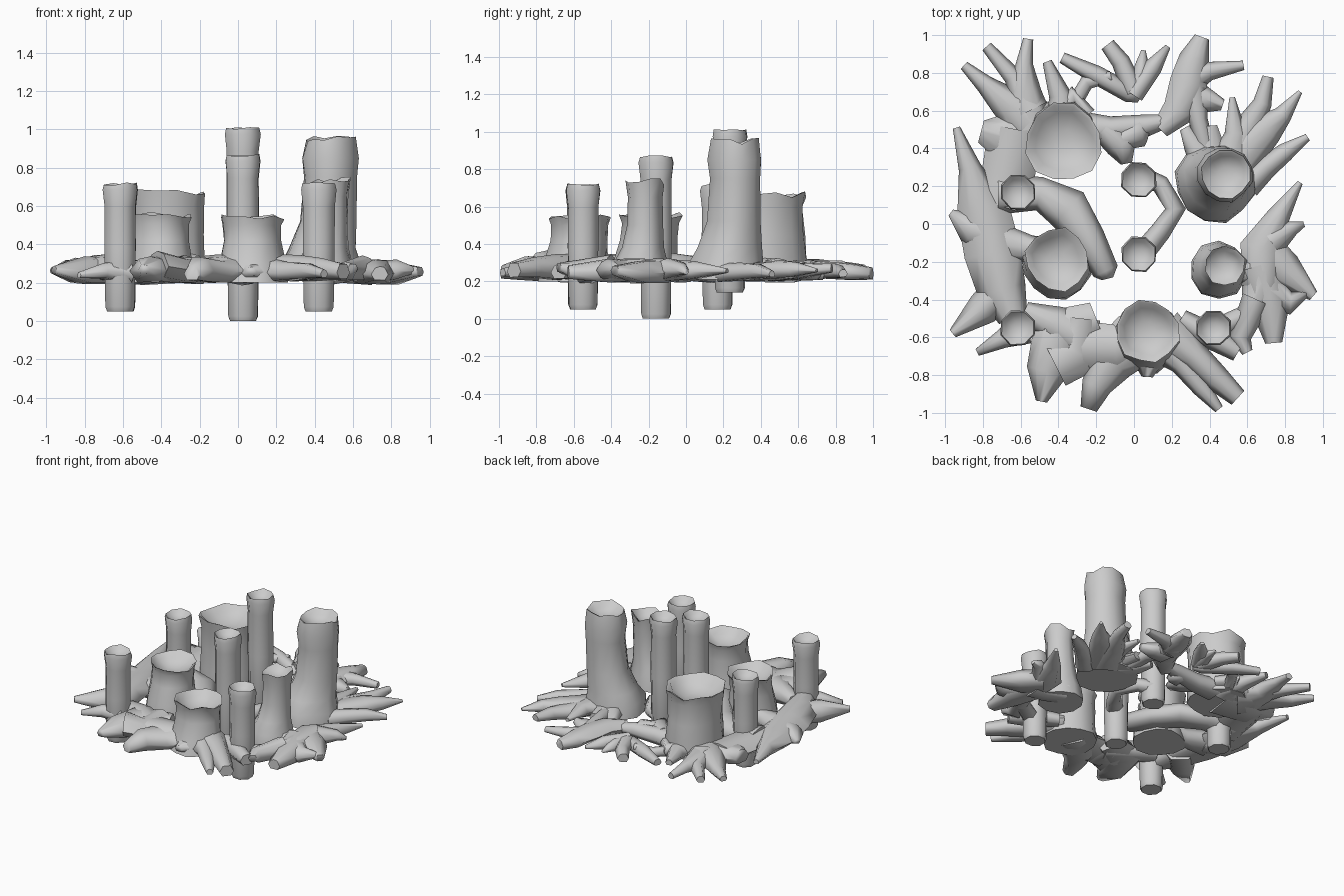
import bpy, bmesh, math, random
from mathutils import Vector

random.seed(4)


def finish(bm, name, angle):
    bmesh.ops.recalc_face_normals(bm, faces=bm.faces[:])
    mesh = bpy.data.meshes.new(name)
    bm.to_mesh(mesh)
    bm.free()
    ob = bpy.data.objects.new(name, mesh)
    bpy.context.collection.objects.link(ob)
    bpy.ops.object.select_all(action='DESELECT')
    ob.select_set(True)
    bpy.context.view_layer.objects.active = ob
    bpy.ops.object.shade_smooth_by_angle(angle=math.radians(angle))
    return ob


def skin(bm, rings):
    # bridge consecutive rings of points and cap both ends
    vs = [[bm.verts.new(p) for p in r] for r in rings]
    n = len(vs[0])
    for a, b in zip(vs, vs[1:]):
        for i in range(n):
            j = (i + 1) % n
            bm.faces.new((a[i], a[j], b[j], b[i]))
    bm.faces.new(vs[0][::-1])
    bm.faces.new(vs[-1])


def stump(name, rings, sides, rough, depth):
    # rings of (x, y, z, radius), ending in an uneven rim and a sunken top
    wob = [random.uniform(1 - rough, 1 + rough) for _ in range(sides)]
    rim = [random.uniform(-0.022, 0.022) * (1 if rough > 0.05 else 0.4) for _ in range(sides)]
    x, y, z, r = rings[-1]
    rings = rings + [(x, y, z - 0.005, r * 0.93), (x, y, z - depth * 0.6, r * 0.75),
                     (x, y, z - depth, r * 0.3)]
    pts, last = [], len(rings) - 4
    for k, (x, y, z, r) in enumerate(rings):
        row = []
        for i in range(sides):
            a = 2 * math.pi * (i + 0.5) / sides
            q = r * wob[i] * random.uniform(1 - rough / 2, 1 + rough / 2)
            row.append((x + q * math.cos(a), y + q * math.sin(a),
                        z + (rim[i] if k in (last, last + 1) else 0)))
        pts.append(row)
    bm = bmesh.new()
    skin(bm, pts)
    finish(bm, name, 60)


SECTION = [(1, -.1), (0.55, 0.85), (0, 1), (-0.55, 0.85), (-1, -.1), (-0.6, -0.9), (0.6, -0.9)]


def roots(name, paths, z=0.265, high=0.069):
    # each path is a flattened tapering tube through (x, y, half width)
    bm = bmesh.new()
    for path in paths:
        p = [Vector((a, b, 0)) for a, b, _ in path]
        rings = []
        for i, (x, y, w) in enumerate(path):
            d = (p[min(i + 1, len(p) - 1)] - p[max(i - 1, 0)]).normalized()
            h = min(w * 0.85, high)
            zc = z + random.uniform(-0.013, 0.011)
            if i == len(path) - 1:
                zc += random.uniform(-0.02, 0.02)
            rings.append([(x - d.y * u * w, y + d.x * u * w,
                           zc + v * h * random.uniform(0.85, 1.1)) for u, v in SECTION])
        skin(bm, rings)
    finish(bm, name, 75)


# thin poles
for name, x, y, z0, z1 in [("pole_west", -.615, .17, .05, .715), ("pole_southwest", -.615, -.55, .05, .715),
                           ("pole_tall", .025, .235, .14, 1.005), ("pole_centre", .025, -.16, 0, .865),
                           ("pole_southeast", .42, -.55, .05, .715)]:
    m = (z0 + z1) / 2
    stump(name, [(x, y, z0, .074), (x, y, z0 + .025, .084), (x, y, m, .09), (x, y, z1 - .12, .089),
                 (x, y, z1 - .03, .099), (x, y, z1, .092)], 8, 0.03, 0.045)

# broad hollow trunks
stump("trunk_northwest", [(-.37, .44, .21, .2), (-.37, .44, .3, .2), (-.37, .44, .45, .19),
                          (-.37, .43, .6, .192), (-.37, .43, .67, .205)], 12, 0.06, 0.09)
stump("trunk_west", [(-.41, -.22, .2, .18), (-.41, -.22, .3, .172), (-.41, -.2, .42, .152),
                     (-.41, -.19, .51, .15), (-.41, -.19, .56, .165)], 12, 0.06, 0.08)
stump("trunk_south", [(.07, -.6, .2, .19), (.07, -.59, .3, .175), (.07, -.57, .42, .155),
                      (.07, -.57, .5, .157), (.07, -.57, .545, .168)], 12, 0.06, 0.08)
stump("trunk_tall", [(.43, .22, .21, .21), (.43, .22, .3, .205), (.44, .24, .38, .175), (.47, .26, .52, .147),
                     (.48, .265, .75, .137), (.48, .265, .85, .147), (.485, .265, .955, .13)], 12, 0.06, 0.06)
stump("trunk_east", [(.45, -.24, .21, .155), (.45, -.24, .3, .145), (.46, -.23, .38, .115), (.475, -.22, .5, .098),
                     (.48, -.22, .65, .095), (.48, -.22, .73, .107)], 10, 0.06, 0.05)

# spreading root clusters
roots("roots_northwest", [
    [(-.5, .5, .16), (-.65, .62, .1), (-.79, .74, .05), (-.9, .84, .025)],
    [(-.55, .6, .1), (-.64, .78, .05), (-.78, .94, .03)],
    [(-.55, .5, .14), (-.58, .7, .09), (-.58, .85, .045), (-.56, .98, .027)],
    [(-.37, .5, .12), (-.39, .68, .06), (-.46, .86, .025)],
    [(-.4, .55, .06), (-.32, .68, .05), (-.24, .58, .04)],
    [(-.4, .42, .16), (-.66, .45, .15), (-.81, .49, .06)],
    [(-.62, .5, .15), (-.67, .25, .14), (-.72, .1, .12)],
    [(-.3, .5, .1), (-.12, .5, .07), (.06, .52, .06), (.2, .55, .03)],
    [(-.16, .5, .07), (-.06, .42, .09), (-.04, .32, .03)],
    [(-.06, .45, .06), (.04, .49, .08), (.08, .48, .04)]], .26, .06)
roots("roots_west", [
    [(-.94, .51, .02), (-.87, .3, .06), (-.8, .08, .14), (-.75, -.15, .15), (-.7, -.35, .13), (-.64, -.5, .08)],
    [(-.97, .06, .02), (-.85, -.03, .1), (-.7, -.1, .08)],
    [(-.66, -.3, .1), (-.8, -.45, .09), (-.96, -.58, .025)],
    [(-.58, -.55, .09), (-.7, -.61, .05), (-.83, -.68, .02)],
    [(-.75, -.1, .12), (-.55, -.13, .07), (-.42, -.17, .1)],
    [(-.72, .16, .11), (-.5, .16, .09), (-.35, .08, .12), (-.24, -.08, .09), (-.15, -.25, .07), (-.14, -.29, .03)]])
roots("roots_south", [
    [(-.2, -.5, .09), (-.4, -.58, .16), (-.46, -.78, .11), (-.49, -.94, .03)],
    [(-.28, -.5, .1), (-.3, -.68, .15), (-.42, -.74, .13)],
    [(-.58, -.46, .05), (-.42, -.53, .1), (-.25, -.62, .12)],
    [(.02, -.6, .15), (-.12, -.72, .13), (-.2, -.86, .08), (-.24, -.98, .045)],
    [(-.3, -.65, .14), (-.1, -.66, .13), (.05, -.6, .13)],
    [(.08, -.65, .13), (.07, -.81, .03)],
    [(.12, -.6, .13), (.25, -.74, .06), (.36, -.87, .05), (.45, -.98, .025)],
    [(.15, -.57, .13), (.32, -.7, .08), (.44, -.82, .07), (.55, -.92, .05)],
    [(.25, -.5, .05), (.38, -.58, .07), (.55, -.68, .05)]])
roots("roots_east", [
    [(.88, .22, .015), (.77, .05, .06), (.68, -.13, .12), (.68, -.3, .11), (.62, -.47, .06), (.48, -.54, .06)],
    [(.68, -.15, .12), (.8, -.25, .1), (.95, -.38, .03)],
    [(.66, -.22, .12), (.72, -.42, .11), (.74, -.63, .045)],
    [(.73, -.1, .08), (.84, -.02, .04), (.9, .0, .015)],
    [(.72, -.35, .1), (.83, -.42, .06), (.92, -.36, .02)],
    [(.65, -.4, .08), (.56, -.6, .06), (.6, -.68, .03)],
    [(.45, -.2, .1), (.58, -.25, .07), (.7, -.25, .08)]], .262, .065)
roots("roots_northeast", [
    [(.5, .3, .12), (.6, .5, .08), (.68, .64, .05), (.71, .78, .03)],
    [(.5, .3, .12), (.54, .48, .06), (.52, .67, .015)],
    [(.52, .3, .12), (.7, .5, .09), (.79, .58, .05), (.88, .7, .012)],
    [(.6, .2, .07), (.7, .3, .06), (.8, .38, .05), (.92, .46, .02)],
    [(.4, .3, .1), (.32, .42, .06), (.27, .51, .03)],
    [(.42, .3, .1), (.4, .52, .04)]], .258, .05)
roots("roots_north", [
    [(.14, .5, .05), (.24, .6, .09), (.29, .75, .1), (.32, .88, .08), (.36, .99, .04)],
    [(.28, .75, .08), (.4, .81, .05), (.58, .84, .025)],
    [(.26, .65, .09), (.38, .66, .07), (.47, .63, .03)],
    [(.3, .72, .09), (.34, .55, .05), (.38, .4, .05)],
    [(-.38, .88, .03), (-.2, .79, .05), (-.02, .69, .05), (.03, .66, .02)],
    [(-.14, .95, .04), (-.07, .86, .05), (.0, .7, .06)],
    [(.18, .94, .015), (.1, .83, .05), (.0, .68, .05)],
    [(.05, .92, .012), (.04, .8, .05), (.01, .7, .05)],
    [(-.32, .63, .04), (-.25, .75, .04), (-.12, .78, .03)]], .258, .048)
roots("roots_centre", [
    [(.05, .24, .06), (.14, .21, .05), (.22, .08, .055), (.14, -.04, .055), (.05, -.15, .06)]])
